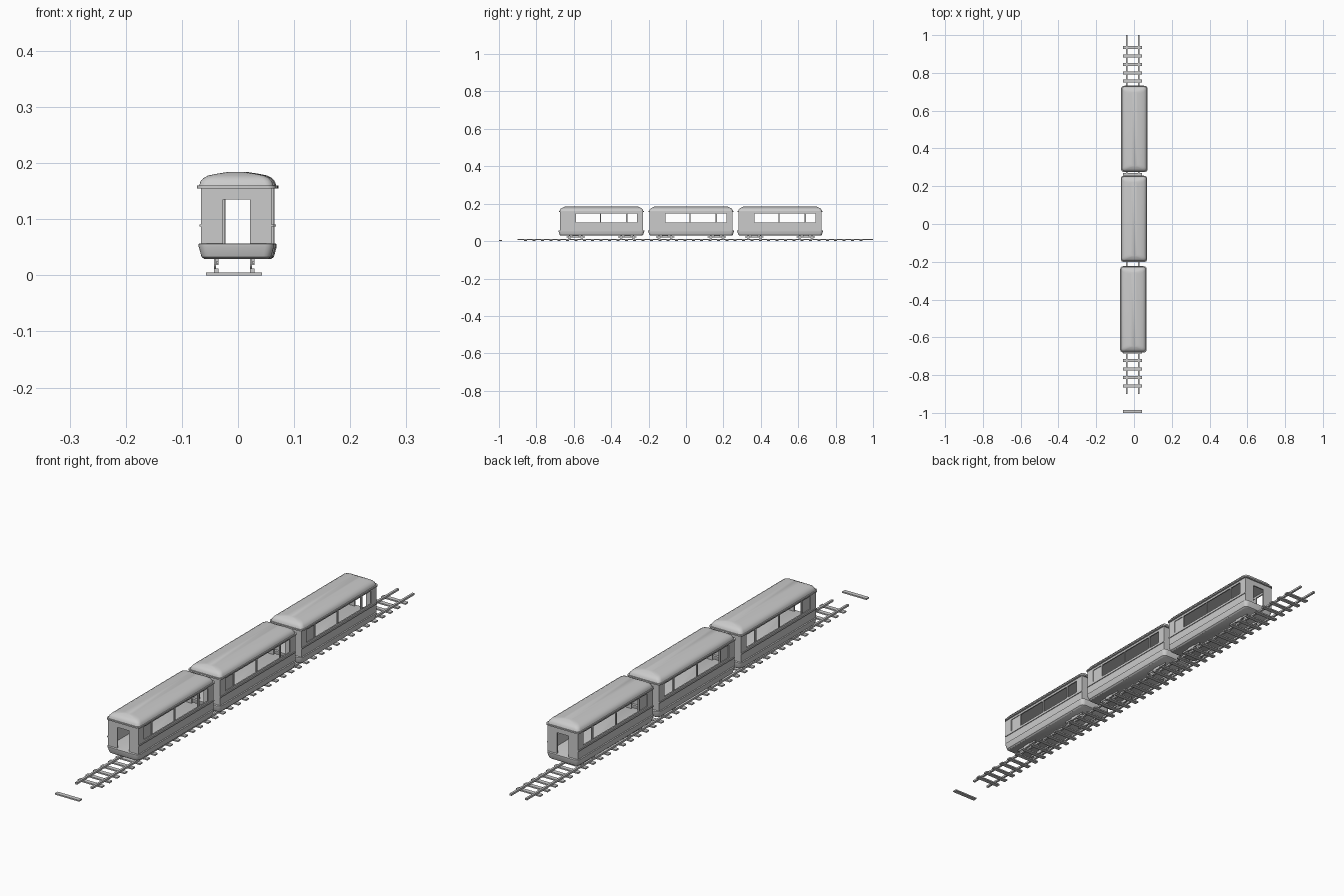
import bpy, bmesh, math
from mathutils import Vector

cube = bpy.data.objects.get("Cube")
if cube:
    bpy.data.objects.remove(cube, do_unlink=True)


def finish(name, bm, smooth=False):
    bmesh.ops.recalc_face_normals(bm, faces=bm.faces[:])
    mesh = bpy.data.meshes.new(name)
    bm.to_mesh(mesh)
    bm.free()
    obj = bpy.data.objects.new(name, mesh)
    bpy.context.collection.objects.link(obj)
    if smooth:
        bpy.ops.object.select_all(action='DESELECT')
        bpy.context.view_layer.objects.active = obj
        obj.select_set(True)
        bpy.ops.object.shade_smooth_by_angle(angle=math.radians(35))
    return obj


def add_box(bm, x, y, z):
    """Add a box given its (low, high) range on each axis."""
    verts = bmesh.ops.create_cube(bm, size=1)["verts"]
    ranges = (x, y, z)
    for v in verts:
        v.co = Vector([(a + b) / 2 + c * (b - a) for c, (a, b) in zip(v.co, ranges)])


def add_wheel(bm, x, y, z, radius, width):
    """Add a disc whose axle runs along x."""
    verts = bmesh.ops.create_cone(bm, cap_ends=True, segments=16, radius1=radius,
                                  radius2=radius, depth=width)["verts"]
    for v in verts:
        cx, cy, cz = v.co
        v.co = Vector((x + cz, y + cy, z + cx))


def rounded_loft(name, rings, cx, cy):
    """Stack rounded rectangles: (half width, half length, corner radius, z)."""
    bm = bmesh.new()
    loops = []
    for hw, hl, r, z in rings:
        loop = []
        for corner, (sx, sy) in enumerate(((1, 1), (-1, 1), (-1, -1), (1, -1))):
            for k in range(5):
                a = (corner + k / 4) * math.pi / 2
                loop.append(bm.verts.new((cx + sx * (hw - r) + r * math.cos(a),
                                          cy + sy * (hl - r) + r * math.sin(a), z)))
        loops.append(loop)
    for low, high in zip(loops, loops[1:]):
        for i in range(len(low)):
            j = (i + 1) % len(low)
            bm.faces.new((low[i], low[j], high[j], high[i]))
    bm.faces.new(loops[0])
    bm.faces.new(loops[-1])
    return finish(name, bm, True)


HALF_W, HALF_L, WALL = 0.063, 0.222, 0.005
FLOOR, SILL, HEAD, EAVE = 0.056, 0.099, 0.147, 0.157
DOOR_HALF, DOOR_TOP = 0.024, 0.135
POSTS = [(-HALF_L, -0.19), (-0.143, -0.137), (-0.008, -0.003), (0.131, 0.138), (0.19, HALF_L)]
TRACK_X, GAUGE = -0.007, 0.032

SKIRT = [(0.057, 0.217, 0.012, 0.029), (0.062, 0.223, 0.014, 0.033),
         (0.067, 0.229, 0.016, 0.051), (0.067, 0.229, 0.016, 0.056),
         (0.064, 0.226, 0.014, 0.057)]
ROOF = [(0.070, 0.228, 0.014, 0.155), (0.070, 0.228, 0.014, 0.160),
        (0.066, 0.224, 0.014, 0.160), (0.064, 0.222, 0.014, 0.167),
        (0.059, 0.218, 0.014, 0.173), (0.050, 0.210, 0.014, 0.178),
        (0.035, 0.203, 0.014, 0.181), (0.016, 0.197, 0.012, 0.184)]


def build_car(label, cx, cy):
    rounded_loft(label + "_skirt", SKIRT, cx, cy)
    rounded_loft(label + "_roof", ROOF, cx, cy)

    # Side walls with window openings and a closed front bay
    bm = bmesh.new()
    belt = bmesh.new()
    for s in (-1, 1):
        def span(inner, outer):
            return tuple(sorted((cx + s * inner, cx + s * outer)))
        wall = span(HALF_W - WALL, HALF_W)
        whole = (cy - HALF_L, cy + HALF_L)
        add_box(bm, wall, whole, (FLOOR, SILL))
        add_box(bm, wall, whole, (HEAD, EAVE))
        for a, b in POSTS:
            add_box(bm, wall, (cy + a, cy + b), (SILL, HEAD))
        add_box(bm, span(HALF_W - WALL, HALF_W - 0.003), (cy - 0.19, cy - 0.143), (SILL, HEAD))
        add_box(belt, span(HALF_W, HALF_W + 0.003), whole, (0.087, 0.091))

    # End walls with an open doorway
    for s in (-1, 1):
        y = tuple(sorted((cy + s * (HALF_L - WALL), cy + s * HALF_L)))
        for t in (-1, 1):
            x = tuple(sorted((cx + t * DOOR_HALF, cx + t * (HALF_W - WALL))))
            add_box(bm, x, y, (FLOOR, EAVE))
        add_box(bm, (cx - DOOR_HALF, cx + DOOR_HALF), y, (DOOR_TOP, EAVE))
    finish(label + "_walls", bm)
    finish(label + "_belt_rails", belt)

    # Bogies: side frames and wheels above each rail
    bm = bmesh.new()
    for s in (-1, 1):
        x = TRACK_X + s * GAUGE
        for t in (-1, 1):
            y = cy + t * 0.138
            add_box(bm, (x + 0.001, x + 0.004), (y - 0.05, y + 0.05), (0.020, 0.026))
            add_box(bm, (x - 0.004, x + 0.004), (y - 0.016, y + 0.016), (0.018, 0.031))
            for d in (-0.033, 0.033):
                add_wheel(bm, x - 0.002, y + d, 0.0205, 0.009, 0.004)
    finish(label + "_bogies", bm)


for label, x, y in (("front_car", -0.003, -0.452), ("middle_car", 0.0, 0.027),
                    ("rear_car", 0.002, 0.503)):
    build_car(label, x, y)

# Rails
bm = bmesh.new()
for s in (-1, 1):
    x = TRACK_X + s * GAUGE
    add_box(bm, (x - 0.004, x + 0.004), (-0.9, 1.0), (0.005, 0.012))
finish("rails", bm)

# Sleepers, with one set apart beyond the front end of the rails
bm = bmesh.new()
step = 0.0448
for i in [-3] + list(range(41)):
    y = -0.857 + i * step
    add_box(bm, (TRACK_X - 0.05, TRACK_X + 0.05), (y - 0.008, y + 0.008), (0, 0.005))
finish("sleepers", bm)
